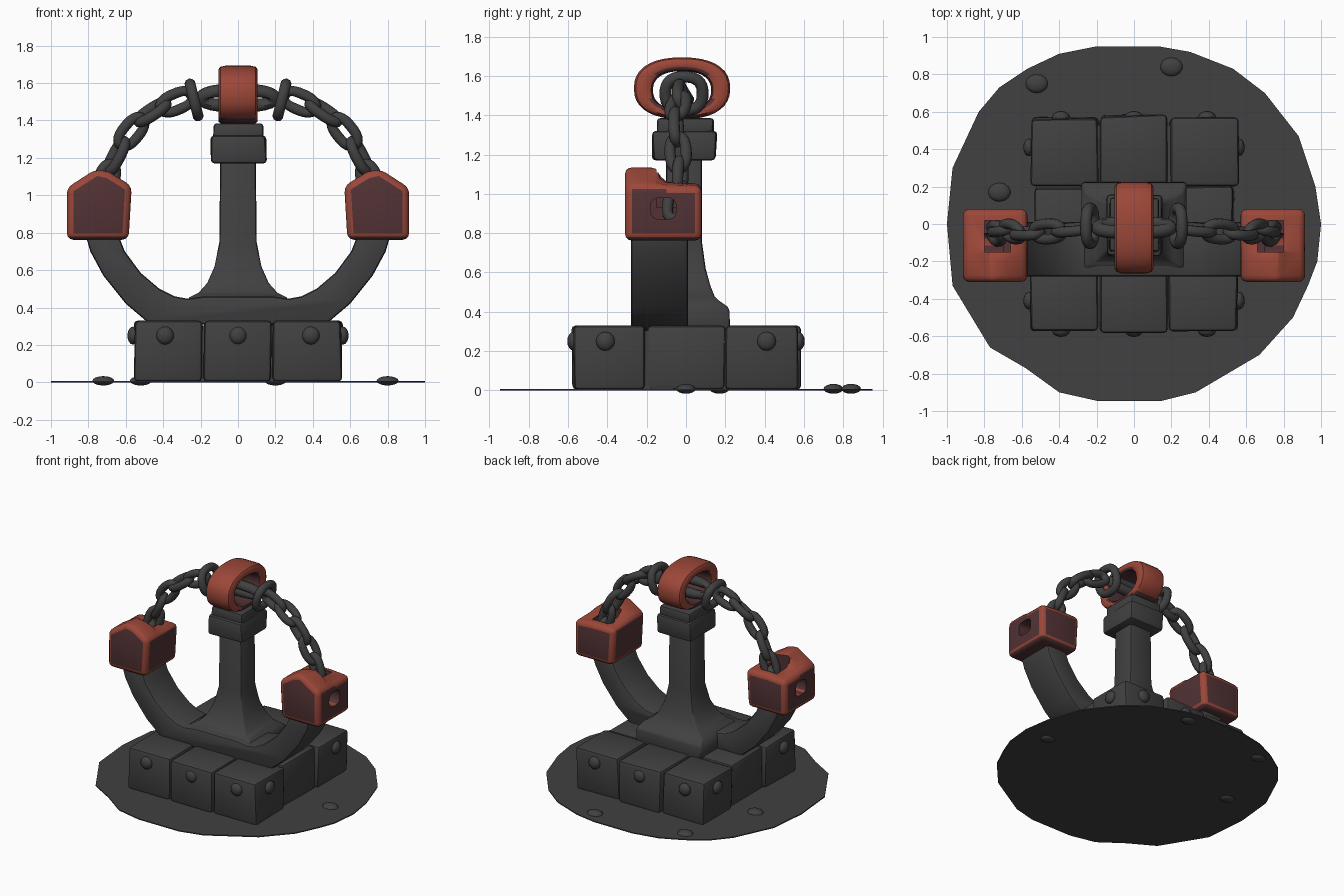
import bpy, bmesh, math, random
from mathutils import Vector

if "Cube" in bpy.data.objects:
    bpy.data.objects.remove(bpy.data.objects["Cube"])

random.seed(4)


def material(name, rgb):
    m = bpy.data.materials.new(name)
    m.diffuse_color = (*rgb, 1)
    m.use_nodes = True
    m.node_tree.nodes["Principled BSDF"].inputs["Base Color"].default_value = m.diffuse_color
    return m


IRON = material("dark grey", (0.052, 0.052, 0.052))
RED = material("rust red", (0.33, 0.063, 0.04))
MAROON = material("dark maroon", (0.085, 0.032, 0.035))


def activate(ob):
    bpy.ops.object.select_all(action='DESELECT')
    ob.select_set(True)
    bpy.context.view_layer.objects.active = ob


def finish(name, bm, mats=(IRON,), bevel=0, seg=2, angle=40):
    bmesh.ops.recalc_face_normals(bm, faces=bm.faces)
    me = bpy.data.meshes.new(name)
    bm.to_mesh(me)
    bm.free()
    ob = bpy.data.objects.new(name, me)
    bpy.context.collection.objects.link(ob)
    for m in mats:
        me.materials.append(m)
    activate(ob)
    if bevel:
        b = ob.modifiers.new("bevel", 'BEVEL')
        b.width, b.segments, b.limit_method = bevel, seg, 'ANGLE'
        b.angle_limit = math.radians(angle)
        bpy.ops.object.modifier_apply(modifier="bevel")
    bpy.ops.object.shade_smooth_by_angle(angle=math.radians(40))
    return ob


def loft(name, rings, closed=False, **kw):
    bm = bmesh.new()
    vs = [[bm.verts.new(p) for p in r] for r in rings]
    n, k = len(vs), len(vs[0])
    for i in range(n if closed else n - 1):
        a, b = vs[i], vs[(i + 1) % n]
        for j in range(k):
            bm.faces.new((a[j], a[(j + 1) % k], b[(j + 1) % k], b[j]))
    if not closed:
        bm.faces.new(vs[0])
        bm.faces.new(vs[-1])
    return finish(name, bm, **kw)


def box(name, lo, hi, jitter=0, **kw):
    rings = []
    for z in (lo[2], hi[2]):
        rings.append([(x + random.uniform(-jitter, jitter), y + random.uniform(-jitter, jitter), z)
                      for x, y in ((lo[0], lo[1]), (hi[0], lo[1]), (hi[0], hi[1]), (lo[0], hi[1]))])
    return loft(name, rings, **kw)


def ball(name, c, scale):
    bm = bmesh.new()
    bmesh.ops.create_uvsphere(bm, u_segments=14, v_segments=8, radius=1)
    for v in bm.verts:
        v.co = Vector([v.co[i] * scale[i] + c[i] for i in range(3)])
    finish(name, bm)


def spow(v, e):
    return math.copysign(abs(v) ** e, v)


def link(name, c, d, u, a, b, r):
    """Oval tube: long axis d, short axis u, half sizes a and b, tube radius r."""
    c, d = Vector(c), Vector(d).normalized()
    u = Vector(u)
    u = (u - d * u.dot(d)).normalized()
    w = d.cross(u)
    a, b = a - r, b - r
    rings = []
    for i in range(24):
        t = math.tau * (i + 0.5) / 24
        x, y = a * spow(math.cos(t), 0.8), b * spow(math.sin(t), 0.8)
        n = (d * math.cos(t) + u * math.sin(t)).normalized()
        p = c + d * x + u * y
        rings.append([p + n * r * math.cos(q) + w * r * math.sin(q)
                      for q in [math.tau * j / 10 for j in range(10)]])
    loft(name, rings, closed=True)


# uneven ground plate
plate = [(-.2, .95), (.13, .95), (.3, .92), (.53, .83), (.7, .7), (.88, .47), (.97, .2), (1, 0),
         (.98, -.2), (.93, -.33), (.85, -.5), (.67, -.7), (.5, -.8), (.33, -.9), (.15, -.945),
         (-.2, -.945), (-.4, -.9), (-.58, -.77), (-.77, -.66), (-.97, -.33), (-1, 0),
         (-.97, .3), (-.83, .6), (-.72, .73), (-.57, .83), (-.4, .91)]
loft("ground_plate", [[(x, y, z) for x, y in plate] for z in (0, .008)])
for x, y in ((-.52, .75), (.2, .84), (-.72, .17), (.8, .0)):
    ball("pebble", (x, y, .008), (.06, .05, .025))

# stone base: three by three worn blocks around a core
xs, ys = (-.56, -.185, .185, .56), (-.57, -.2, .2, .57)
for i in range(3):
    for j in range(3):
        ex = .02 if j == 1 else 0
        ey = .012 if i == 1 else 0
        lo = (xs[i] + .006 + (ex if i == 0 else 0), ys[j] + .003 - (ey if j == 0 else 0), .004)
        hi = (xs[i + 1] - .006 - (ex if i == 2 else 0), ys[j + 1] - .003 + (ey if j == 2 else 0), .33)
        box("base_block", lo, hi, jitter=.008, bevel=.022)
box("base_core", (-.52, -.53, .004), (.52, .53, .305))

# studs around the base
for s in (-1, 1):
    for x in (-.39, 0, .39):
        ball("base_stud", (x, s * .572, .25), (.048, .032, .048))
    for y in (-.41, .41):
        ball("base_stud", (s * .562, y, .25), (.03, .048, .048))

# crescent arms
half = [(.47, .31), (.6, .42), (.72, .57), (.79, .7), (.83, .84), (.66, .84), (.605, .7),
        (.52, .585), (.42, .50), (.34, .46), (.27, .447), (.18, .46)]
outline = half + [(-x, z) for x, z in reversed(half)]
loft("crescent", [[(x, y, z) for x, z in outline] for y in (-.28, .01)], bevel=.018, angle=60)

# flared central post: z, half width, front, back
post = [(.31, .28, -.275, .225), (.42, .28, -.27, .22), (.455, .26, -.23, .17), (.48, .21, -.2, .145),
        (.53, .165, -.165, .125), (.62, .125, -.13, .1), (.75, .1, -.105, .082), (1.2, .095, -.1, .08)]
loft("post", [[(-h, f, z), (h, f, z), (h, b, z), (-h, b, z)] for z, h, f, b in post],
     bevel=.015, angle=50)

# post head
box("post_head", (-.15, -.17, 1.17), (.15, .155, 1.32), jitter=.006, bevel=.02)
box("post_cap", (-.132, -.145, 1.30), (.132, .14, 1.385), jitter=.004, bevel=.015)

# red top ring, oval around the x axis
section = [(0, -.6), (0, .6), (.1, .9), (.3, 1), (.7, 1), (.9, .9), (1, .6), (1, -.6),
           (.9, -.9), (.7, -1), (.3, -1), (.1, -.9)]
rings = []
for i in range(36):
    t = math.tau * i / 36
    cy, cz = spow(math.cos(t), .85), spow(math.sin(t), .85)
    rings.append([(w * .105, -.02 + cy * (.148 + .097 * s), 1.527 + .01 * s + cz * (.097 + .06 * s))
                  for s, w in section])
ring = loft("top_ring", rings, closed=True, mats=(RED, MAROON))
for p in ring.data.polygons:
    inward = p.normal.dot(Vector((0, p.center.y + .02, (p.center.z - 1.53) * 2)).normalized()) < -.5
    if inward or p.center.z < 1.41:
        p.material_index = 1

# chain and end blocks, mirrored
link("centre_link", (0, -.02, 1.52), (1, 0, 0), (0, -.6, 1), .23, .085, .037)
path = [(.33, -.03, 1.5), (.46, -.04, 1.445), (.57, -.05, 1.34), (.65, -.04, 1.21),
        (.705, -.03, 1.08), (.735, -.05, .96)]
prof = [(.585, .762), (.568, 1.05), (.69, 1.125), (.76, 1.14), (.915, 1.04), (.915, .762)]
for s in (-1, 1):
    link("hanging_link", (s * .235, -.01, 1.51), (0, 1, 0), (s * .25, 0, 1), .125, .118, .03)
    for i, c in enumerate(path):
        p0, p1 = Vector(path[max(i - 1, 0)]), Vector(path[min(i + 1, len(path) - 1)])
        d = p1 - p0
        d.x *= s
        u = (.35 * s, 1, .35) if i % 2 else (1 * s, -.35, 1)
        link("chain_link", (s * c[0], c[1], c[2]), d, u, .118, .074, .029)

    # red end block: peaked front, lower back
    rows = [(-.31, 2), (-.16, 2), (-.1, 1.065), (.08, 1.05)]
    block = loft("end_block", [[(s * x, y, min(z, top)) for x, z in prof] for y, top in rows],
                 mats=(RED, MAROON), bevel=.035, seg=3, angle=35)
    # side hole and chain socket
    xa, xb = sorted((s * .66, s * .8))
    cutters = [box("socket_cutter", (xa, -.15, .93), (xb, .02, 1.3))]
    cutters.append(loft("hole_cutter", [[(x, -.115 + .065 * spow(math.cos(t), .6), .925 + .055 * spow(math.sin(t), .6))
                                         for t in [math.tau * k / 16 for k in range(16)]]
                                        for x in (s * .7, s * 1.1)]))
    for cut in cutters:
        cut.hide_render = True
        activate(block)
        m = block.modifiers.new("cut", 'BOOLEAN')
        m.operation, m.object = 'DIFFERENCE', cut
        bpy.ops.object.modifier_apply(modifier="cut")
        bpy.data.objects.remove(cut)
    # worn red edges and top, dark faces
    for p in block.data.polygons:
        n, c = p.normal, p.center
        edge = max(abs(v) for v in n) < .97 and n.z > -.35
        socket = .64 < abs(c.x) < .82 and -.19 < c.y < .03 and c.z < 1.04
        p.material_index = 0 if (n.z > .3 or edge) and not socket else 1
    activate(block)
    bpy.ops.object.shade_smooth_by_angle(angle=math.radians(40))
